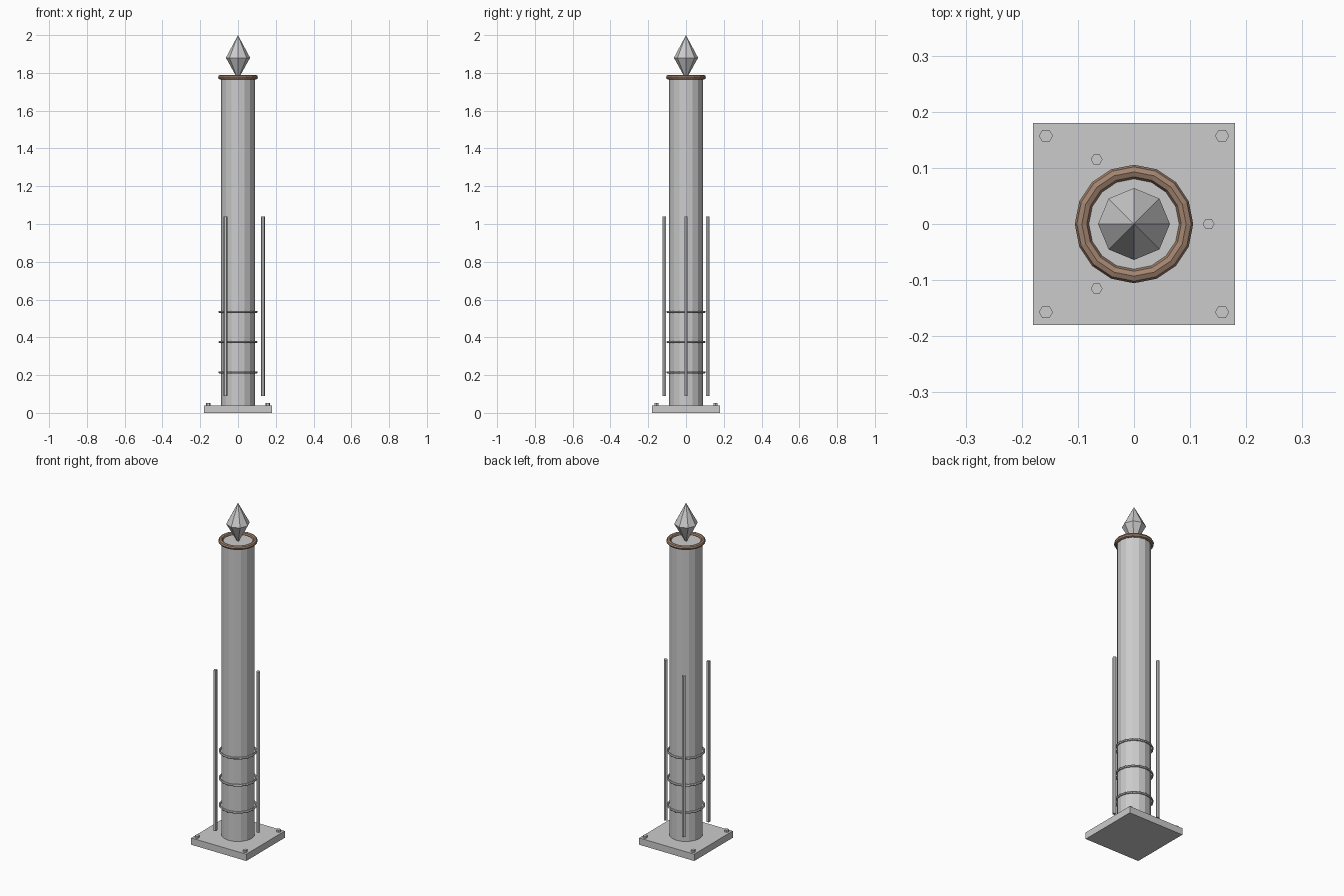
import bpy, math
from math import pi, cos, sin

if "Cube" in bpy.data.objects:
    bpy.data.objects.remove(bpy.data.objects["Cube"])


def lathe(name, profile, sides, loc=(0, 0, 0), closed=False):
    """Revolve (radius, z) points around z; a zero radius makes a tip."""
    verts, rings, faces = [], [], []
    for r, z in profile:
        n = 1 if r == 0 else sides
        rings.append([len(verts) + i for i in range(n)])
        verts += [(r * cos(2 * pi * i / sides), r * sin(2 * pi * i / sides), z) for i in range(n)]
    pairs = list(zip(rings, rings[1:] + rings[:1]))
    for a, b in pairs if closed else pairs[:-1]:
        for i in range(sides):
            j = (i + 1) % sides
            quad = [a[i % len(a)], a[j % len(a)], b[j % len(b)], b[i % len(b)]]
            faces.append(list(dict.fromkeys(quad)))
    if not closed:
        if len(rings[0]) > 1:
            faces.append(rings[0][::-1])
        if len(rings[-1]) > 1:
            faces.append(rings[-1])
    mesh = bpy.data.meshes.new(name)
    mesh.from_pydata(verts, [], faces)
    obj = bpy.data.objects.new(name, mesh)
    obj.location = loc
    bpy.context.collection.objects.link(obj)
    return obj


def cylinder(name, radius, z0, z1, sides, x=0, y=0):
    return lathe(name, [(radius, 0), (radius, z1 - z0)], sides, (x, y, z0))


def torus(name, major, minor, z, sides, minor_sides):
    section = [(major + minor * cos(2 * pi * k / minor_sides),
                minor * sin(2 * pi * k / minor_sides)) for k in range(minor_sides)]
    return lathe(name, section, sides, (0, 0, z), closed=True)


# Square base plate
bpy.ops.mesh.primitive_cube_add(size=1, location=(0, 0, 0.02))
base = bpy.context.object
base.name = "base_plate"
base.scale = (0.36, 0.36, 0.04)

# Corner bolts
for sx in (-1, 1):
    for sy in (-1, 1):
        cylinder("corner_bolt", 0.0125, 0.035, 0.052, 6, sx * 0.157, sy * 0.157)

# Column
cylinder("column", 0.09, 0.04, 1.775, 16)

# Thin bands around the lower column
for z in (0.215, 0.375, 0.535):
    torus("column_band", 0.098, 0.006, z, 16, 6)

# Three upright rods around the column
for k in range(3):
    a = 2 * pi * k / 3
    cylinder("side_rod", 0.0105, 0.09, 1.04, 6, 0.133 * cos(a), 0.133 * sin(a))

# Coloured rim ring at the top
rim = torus("top_rim", 0.093, 0.0125, 1.777, 16, 8)
bronze = bpy.data.materials.new("bronze")
bronze.diffuse_color = (0.36, 0.23, 0.16, 1)
bronze.use_nodes = True
bronze.node_tree.nodes["Principled BSDF"].inputs["Base Color"].default_value = bronze.diffuse_color
rim.data.materials.append(bronze)

# Faceted spear finial
lathe("finial", [(0, 1.765), (0.064, 1.88), (0, 2.0)], 8)
